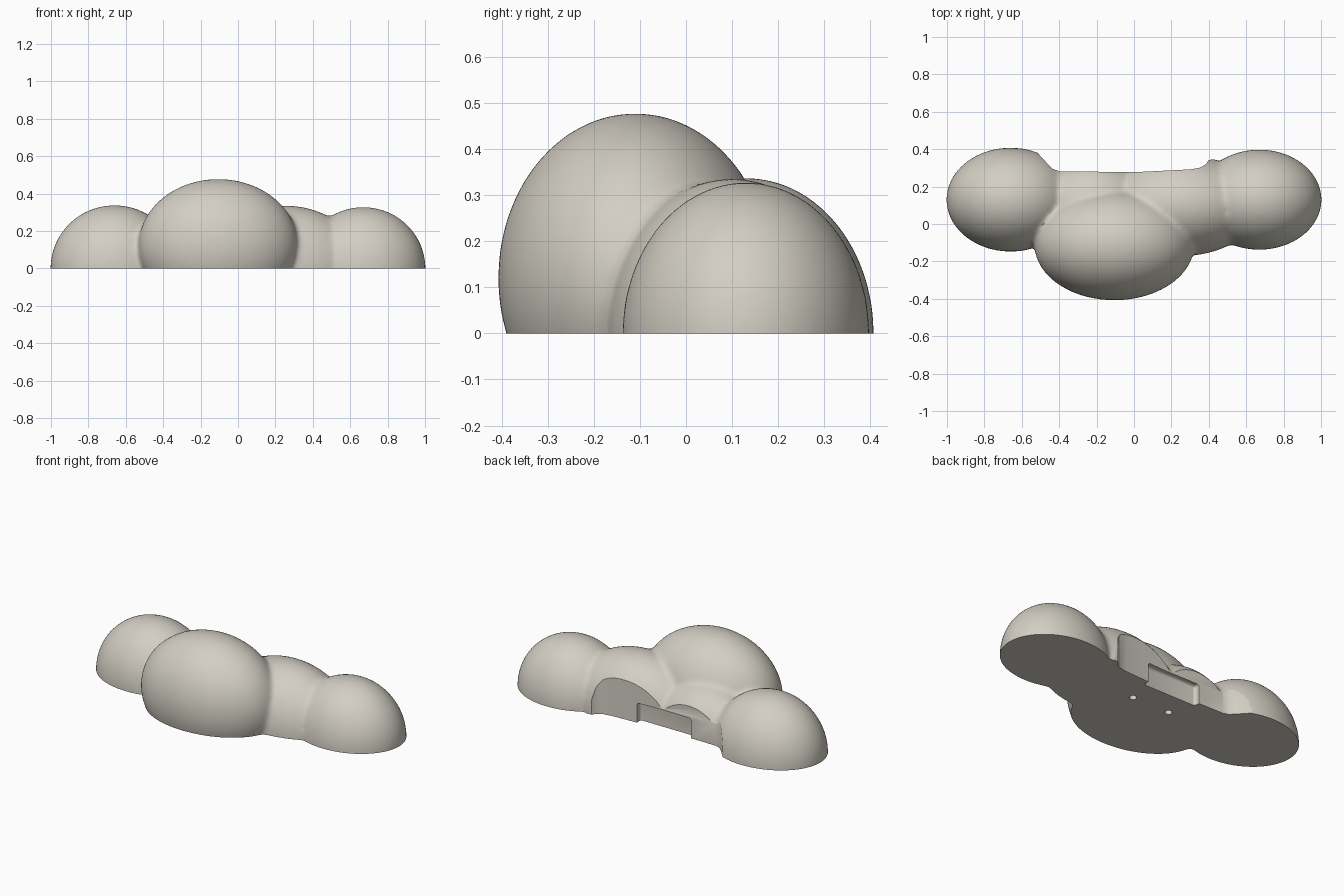
import bpy, math

if "Cube" in bpy.data.objects:
    bpy.data.objects.remove(bpy.data.objects["Cube"])

stone = bpy.data.materials.new("warm_grey")
stone.diffuse_color = (0.65, 0.62, 0.55, 1)
stone.use_nodes = True
stone.node_tree.nodes["Principled BSDF"].inputs["Base Color"].default_value = stone.diffuse_color


def lobe(name, centre, radii):
    bpy.ops.mesh.primitive_uv_sphere_add(segments=64, ring_count=40, location=centre)
    ob = bpy.context.object
    ob.name = name
    ob.scale = radii
    return ob


def prism(name, outline, z0, z1):
    """Closed solid from an xy outline (counter-clockwise)."""
    n = len(outline)
    verts = [(x, y, z) for z in (z0, z1) for x, y in outline]
    faces = [tuple(reversed(range(n))), tuple(range(n, 2 * n))]
    faces += [(i, (i + 1) % n, n + (i + 1) % n, n + i) for i in range(n)]
    me = bpy.data.meshes.new(name)
    me.from_pydata(verts, [], faces)
    ob = bpy.data.objects.new(name, me)
    bpy.context.collection.objects.link(ob)
    return ob


# Overlapping rounded lobes
lobes = [
    lobe("left_lobe", (-0.66, 0.13, 0), (0.343, 0.278, 0.338)),
    lobe("right_lobe", (0.67, 0.13, 0), (0.333, 0.268, 0.328)),
    lobe("main_lobe", (-0.105, -0.11, 0.12), (0.428, 0.298, 0.358)),
    lobe("middle_lobe", (0.25, 0.1, 0), (0.42, 0.272, 0.336)),
    lobe("rear_lobe", (-0.22, 0.1, 0), (0.32, 0.25, 0.28)),
]
bpy.ops.object.select_all(action='DESELECT')
for ob in lobes:
    ob.select_set(True)
body = lobes[2]
bpy.context.view_layer.objects.active = body
bpy.ops.object.join()
bpy.ops.object.transform_apply(location=True, rotation=True, scale=True)
body.name = "cloud_body"

# Merge the lobes and soften the creases between them
remesh = body.modifiers.new("merge", 'REMESH')
remesh.mode = 'VOXEL'
remesh.voxel_size = 0.013
soften = body.modifiers.new("soften", 'SMOOTH')
soften.factor = 0.5
soften.iterations = 14

# Cutters: flat base, rear recess with flared ends, rear slot, two base holes
base = prism("base_cutter", [(-2, -2), (2, -2), (2, 2), (-2, 2)], -1, 0)
recess = prism("recess_cutter", [
    (-0.56, 0.43), (-0.52, 0.385), (-0.46, 0.32), (-0.435, 0.295), (-0.4, 0.282),
    (0.0, 0.277), (0.3, 0.292), (0.35, 0.3), (0.38, 0.315), (0.4, 0.342),
    (0.43, 0.347), (0.44, 0.7), (-0.56, 0.7)], -0.5, 0.6)
slot = prism("slot_cutter", [(-0.23, 0.245), (0.135, 0.245), (0.135, 0.5), (-0.23, 0.5)],
             -0.1, 0.12)
bevel = slot.modifiers.new("round", 'BEVEL')
bevel.width = 0.015
bevel.segments = 4
cutters = [base, recess, slot]
for x in (-0.165, 0.088):
    bpy.ops.mesh.primitive_cylinder_add(vertices=24, radius=0.021, depth=0.2,
                                        location=(x, 0.096, 0))
    bpy.context.object.name = "hole_cutter"
    cutters.append(bpy.context.object)
for c in cutters:
    c.hide_render = True
    cut = body.modifiers.new(c.name, 'BOOLEAN')
    cut.operation = 'DIFFERENCE'
    cut.solver = 'EXACT'
    cut.object = c

# Bake the modifiers, then remove the cutters
bpy.context.view_layer.update()
done = bpy.data.meshes.new_from_object(
    body.evaluated_get(bpy.context.evaluated_depsgraph_get()))
body.modifiers.clear()
body.data = done
for c in cutters:
    bpy.data.objects.remove(c)

done.materials.clear()
done.materials.append(stone)
for p in done.polygons:
    p.material_index = 0
bpy.ops.object.select_all(action='DESELECT')
body.select_set(True)
bpy.context.view_layer.objects.active = body
bpy.ops.object.shade_smooth_by_angle(angle=math.radians(35))
